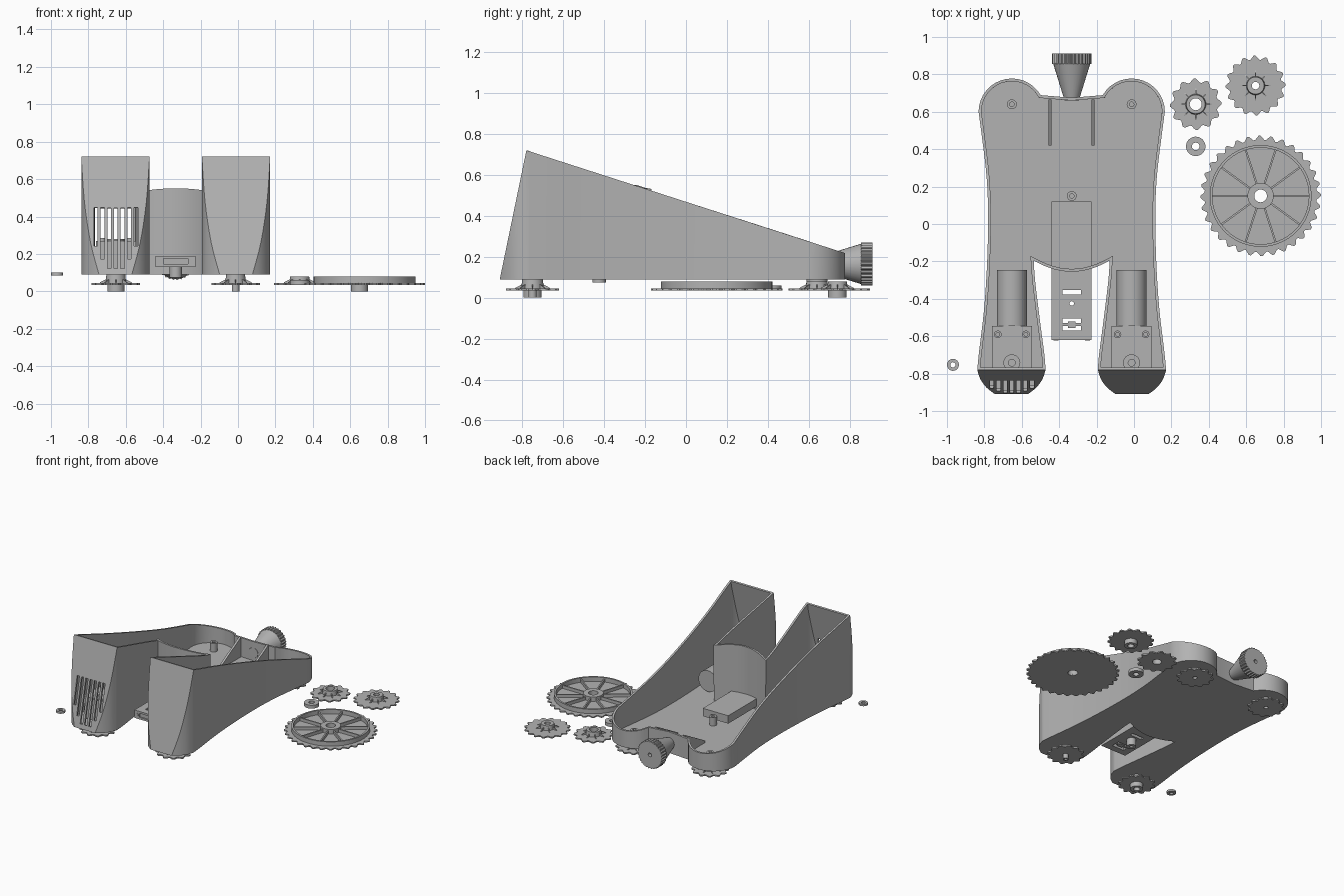
import bpy, bmesh, math
from mathutils import Matrix, Vector

if "Cube" in bpy.data.objects:
    bpy.data.objects.remove(bpy.data.objects["Cube"])

grey = bpy.data.materials.new("plain grey")
grey.use_nodes = True
grey.diffuse_color = (0.45, 0.45, 0.45, 1)
grey.node_tree.nodes["Principled BSDF"].inputs["Base Color"].default_value = grey.diffuse_color

CX = -0.333     # centre line of the housing
LEG = 0.32      # sideways offset of legs and lobes
BASE = 0.09     # underside of the housing


def finish(name, bm, smooth=True):
    mesh = bpy.data.meshes.new(name)
    bm.to_mesh(mesh)
    bm.free()
    mesh.materials.append(grey)
    ob = bpy.data.objects.new(name, mesh)
    bpy.context.collection.objects.link(ob)
    activate(ob)
    if smooth:
        bpy.ops.object.shade_smooth_by_angle(angle=math.radians(30))
    return ob


def activate(ob):
    bpy.ops.object.select_all(action='DESELECT')
    ob.select_set(True)
    bpy.context.view_layer.objects.active = ob


def box(name, x, y, z):
    bm = bmesh.new()
    bmesh.ops.create_cube(bm, size=1)
    for v in bm.verts:
        v.co = [r[0] if c < 0 else r[1] for r, c in zip((x, y, z), v.co)]
    return finish(name, bm, False)


def tube(name, loc, r0, z0, z1, r1=None, hole=0, n=32, tooth=None, depth=0, rot=None):
    """Round part from z0 to z1: optional taper, bore and rim teeth."""
    r1 = r0 if r1 is None else r1
    if tooth:
        shape = (0, 0, 0.5, 1, 1, 0.5)
        n = tooth * len(shape)
    bm = bmesh.new()

    def loop(r, z, toothed):
        out = []
        for i in range(n):
            a = math.tau * i / n
            q = r - (depth * shape[i % len(shape)] if tooth and toothed else 0)
            out.append(bm.verts.new((q * math.cos(a), q * math.sin(a), z)))
        return out

    loops = [loop(r0, z0, True), loop(r1, z1, True)]
    if hole:
        loops += [loop(hole, z1, False), loop(hole, z0, False)]
        loops.append(loops[0])
    else:
        bm.faces.new(loops[0][::-1])
        bm.faces.new(loops[1])
    for a, b in zip(loops, loops[1:]):
        for i in range(n):
            j = (i + 1) % n
            bm.faces.new((a[i], a[j], b[j], b[i]))
    matrix = Matrix.Translation(loc)
    if rot:
        matrix = matrix @ rot
    bm.transform(matrix)
    return finish(name, bm)


def cut(ob, cutters):
    for c in cutters:
        c.hide_render = True
        activate(ob)
        m = ob.modifiers.new("cut", 'BOOLEAN')
        m.operation, m.solver, m.object = 'DIFFERENCE', 'EXACT', c
        bpy.ops.object.modifier_apply(modifier=m.name)
        bpy.data.objects.remove(c)


def spline(pts, steps=4):
    """Smooth path through the points."""
    pts = [Vector(p) for p in pts]
    ext = [pts[0]] + pts + [pts[-1]]
    out = []
    for p0, p1, p2, p3 in zip(ext, ext[1:], ext[2:], ext[3:]):
        for s in range(steps):
            t = s / steps
            out.append(0.5 * (2 * p1 + (p2 - p0) * t + (2 * p0 - 5 * p1 + 4 * p2 - p3) * t * t
                              + (3 * p1 - p0 - 3 * p2 + p3) * t ** 3))
    return out + [pts[-1]]


# Housing outline: rear lobes, waisted sides, rounded toes and curved crotch
lobe = [Vector((LEG + 0.178 * math.cos(a), 0.6 + 0.178 * math.sin(a)))
        for a in (math.radians(150 - 10 * i) for i in range(15))]
side = spline([(0.498, 0.6), (0.478, 0.45), (0.455, 0.25), (0.447, 0.05),
               (0.452, -0.2), (0.468, -0.45), (0.495, -0.68), (0.505, -0.78)])
toe_out = spline([(0.505, -0.78), (0.488, -0.83), (0.455, -0.875), (0.41, -0.91)])
toe_in = spline([(0.235, -0.91), (0.19, -0.875), (0.157, -0.83), (0.14, -0.78)])
inner = spline([(0.14, -0.78), (0.146, -0.7), (0.172, -0.5), (0.196, -0.3), (0.203, -0.195)])
crotch = [Vector((0.203 * (1 - i / 6), -0.255 + 0.06 * (1 - i / 6) ** 2)) for i in range(1, 7)]
half = [Vector((0, 0.675))] + lobe + side + toe_out[1:] + toe_in + inner[1:] + crotch
outline = (half + [Vector((-p.x, p.y)) for p in half[-2:0:-1]])[::-1]


def rim(y):
    if y >= -0.78:
        return 0.72 - 0.3226 * (y + 0.78)
    return BASE + (y + 0.91) * 0.63 / 0.13


bm = bmesh.new()
low = [bm.verts.new((CX + p.x, p.y, BASE)) for p in outline]
top = [bm.verts.new((CX + p.x, p.y, rim(p.y))) for p in outline]
bm.faces.new(low[::-1])
for i in range(len(low)):
    j = (i + 1) % len(low)
    if outline[i].y > -0.9099 or outline[j].y > -0.9099:
        bm.faces.new((low[i], low[j], top[j], top[i]))
for s in (-1, 1):
    bm.faces.new([v for v, p in zip(top, outline) if p.y < -0.7799 and p.x * s > 0])
bmesh.ops.remove_doubles(bm, verts=bm.verts, dist=0.0005)
housing = finish("housing", bm, False)
shell = housing.modifiers.new("walls", 'SOLIDIFY')
shell.thickness, shell.offset, shell.use_even_offset = 0.015, -1, True
bpy.ops.object.modifier_apply(modifier=shell.name)

# Vent slots in one leg
slots = []
for i in range(-3, 4):
    z0 = {3: 0.24, 2: 0.17}.get(abs(i), 0.12)
    mid = (z0 + 0.45) / 2
    slot = box("vent_cutter", (-0.01, 0.01), (-0.03, 0.03), ((z0 - 0.45) / 2, (0.45 - z0) / 2))
    slot.data.transform(Matrix.Translation((CX - LEG + i * 0.036, -0.91 + (mid - BASE) * 0.206, mid))
                        @ Matrix.Rotation(-0.2035, 4, 'X'))
    slots.append(slot)
cut(housing, slots)
activate(housing)
bpy.ops.object.shade_smooth_by_angle(angle=math.radians(30))

# Tapered ribs inside the rear wall
for s in (-1, 1):
    rib = box("rear_rib", (CX + s * 0.115 - 0.008, CX + s * 0.115 + 0.008), (0.42, 0.665), (0.1, 0.255))
    for v in rib.data.vertices:
        if v.co.y < 0.5 and v.co.z > 0.2:
            v.co.z = 0.12

# Sliding tray through the crotch, with openings
tray = box("tray", (CX - 0.107, CX + 0.107), (-0.62, 0.12), (0.13, 0.19))
cut(tray, [box("slot_cutter", (CX - 0.05, CX + 0.05), (-0.378, -0.352), (0, 0.3)),
           box("window_cutter", (CX - 0.05, CX + 0.05), (-0.57, -0.505), (0, 0.3)),
           tube("pin_cutter", (CX, -0.425, 0), 0.012, 0, 0.3),
           box("face_cutter", (CX - 0.065, CX + 0.065), (-0.7, -0.61), (0.145, 0.175))])
for s in (-1, 1):
    tube("tray_screw", (CX + s * 0.085, -0.62, 0.16), 0.013, -0.004, 0.004, rot=Matrix.Rotation(math.pi / 2, 4, 'X'))
    box("window_tab", (CX + s * 0.035 - 0.018, CX + s * 0.035 + 0.018), (-0.545, -0.53), (0.135, 0.185))
box("window_bar", (CX - 0.02, CX + 0.02), (-0.555, -0.52), (0.135, 0.185))
tube("tray_boss", (CX, -0.425, 0), 0.033, 0.075, 0.13, hole=0.012)
tube("centre_post", (CX, 0.15, 0), 0.026, 0.1, 0.17, hole=0.012)


def sprocket(name, x, y, r, teeth, hub, bore, foot=0, top_z=0.08):
    """Thin toothed disc with a finned hub and optional lower shaft."""
    tube(name + "_disc", (x, y, 0), r, 0.035, 0.045, hole=bore, tooth=teeth, depth=0.02)
    tube(name + "_hub", (x, y, 0), hub, 0.045, top_z, r1=hub * 0.92, hole=bore)
    for k in range(8):
        fin = box(name + "_fin", (hub * 0.9, hub + 0.03), (-0.003, 0.003), (0.044, 0.066))
        for v in fin.data.vertices:
            if v.co.x > hub and v.co.z > 0.05:
                v.co.z = 0.048
        fin.data.transform(Matrix.Translation((x, y, 0)) @ Matrix.Rotation(k * math.pi / 4, 4, 'Z'))
    if foot:
        tube(name + "_shaft", (x, y, 0), foot, 0, 0.036, hole=foot * 0.5)


# Each side: motor, gearbox, posts and running sprockets
for s, word, foot in ((-1, "right", 0.045), (1, "left", 0.02)):
    x = CX + s * LEG
    tube(word + "_motor", (x, -0.245, 0.2), 0.08, 0, 0.3, rot=Matrix.Rotation(math.pi / 2, 4, 'X'))
    box(word + "_gearbox", (x - 0.107, x + 0.107), (-0.77, -0.545), (0.1, 0.27))
    for t in (-1, 1):
        tube(word + "_gearbox_screw", (x + t * 0.075, -0.59, 0), 0.02, 0.27, 0.285, hole=0.01)
    tube(word + "_axle_cap", (x, -0.742, 0), 0.045, 0.27, 0.28, hole=0.018)
    tube(word + "_lobe_post", (x, 0.64, 0), 0.026, 0.1, 0.17, hole=0.012)
    sprocket(word + "_front_sprocket", x, -0.75, 0.13, 12, 0.055, 0.015, foot, BASE)
    sprocket(word + "_rear_sprocket", x, 0.64, 0.13, 12, 0.055, 0.015, 0, BASE)

# Rear knob: tapered neck, ribbed grip, bore
back = Matrix.Rotation(-math.pi / 2, 4, 'X')
tube("knob_neck", (CX, 0.66, 0.165), 0.038, 0, 0.2, r1=0.1, rot=back)
tube("knob_grip", (CX, 0.855, 0.165), 0.105, 0, 0.056, hole=0.014, tooth=30, depth=0.007, rot=back)

# Loose sprockets and washers
sprocket("small_loose_sprocket", 0.33, 0.64, 0.138, 12, 0.055, 0.032)
sprocket("medium_loose_sprocket", 0.65, 0.74, 0.16, 16, 0.05, 0.02, 0.045)
tube("loose_spacer", (0.33, 0.415, 0), 0.052, 0.035, 0.06, hole=0.02)
tube("loose_washer", (-0.968, -0.753, 0), 0.032, 0.085, 0.1, hole=0.014)

# Large wheel: toothed disc, raised rim, spokes and hub
wx, wy = 0.677, 0.15
tube("wheel_disc", (wx, wy, 0), 0.322, 0.035, 0.045, hole=0.034, tooth=32, depth=0.022)
tube("wheel_rim", (wx, wy, 0), 0.272, 0.044, 0.078, hole=0.258, n=64)
tube("wheel_hub", (wx, wy, 0), 0.07, 0.044, 0.078, hole=0.034)
for k in range(10):
    spoke = box("wheel_spoke", (0.065, 0.262), (-0.005, 0.005), (0.044, 0.068))
    spoke.data.transform(Matrix.Translation((wx, wy, 0)) @ Matrix.Rotation(k * math.pi / 5, 4, 'Z'))
